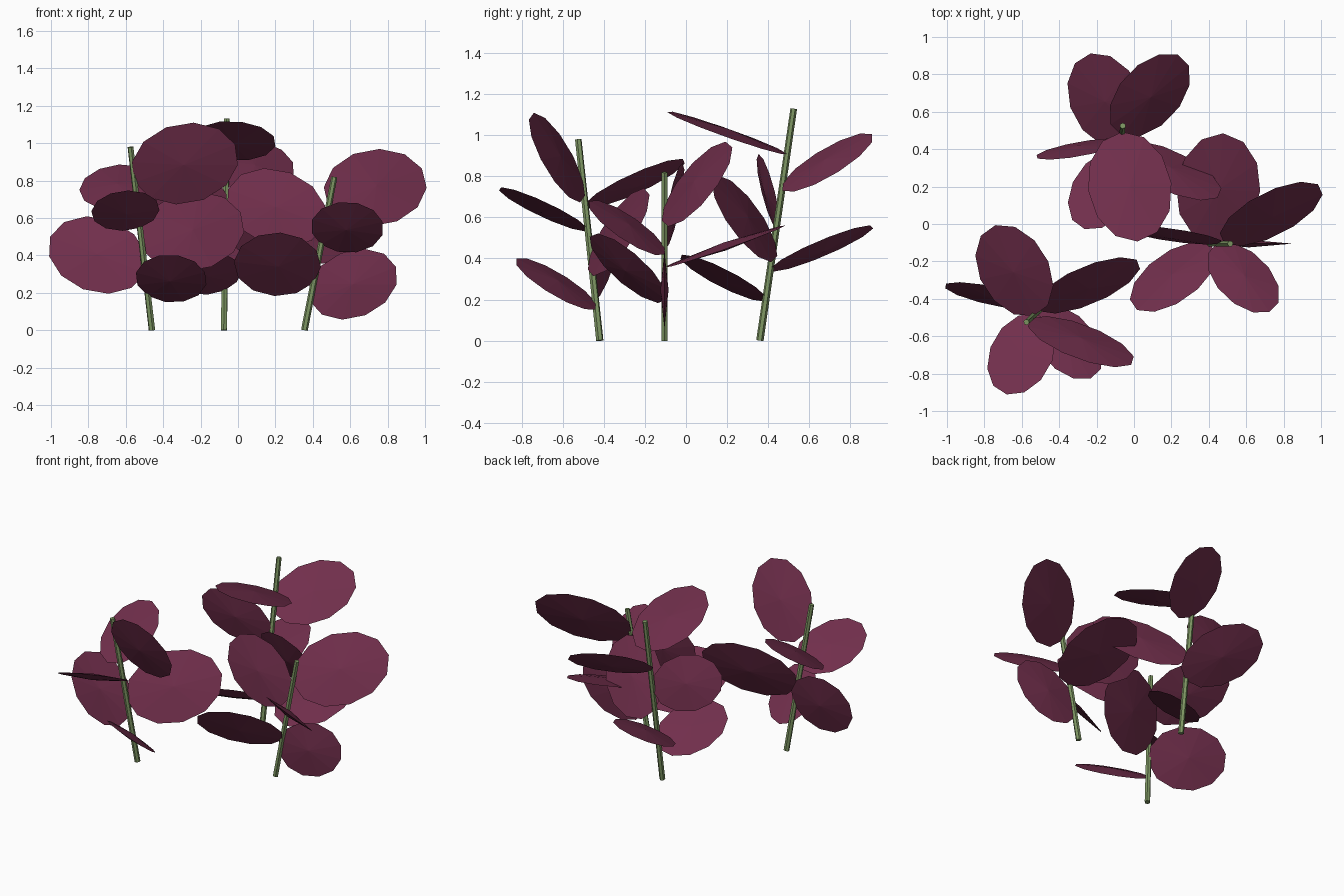
import bpy, bmesh, math
from mathutils import Vector as V

if "Cube" in bpy.data.objects:
    bpy.data.objects.remove(bpy.data.objects["Cube"])


def material(name, rgb):
    m = bpy.data.materials.new(name)
    m.diffuse_color = (*rgb, 1)
    m.use_nodes = True
    m.node_tree.nodes["Principled BSDF"].inputs["Base Color"].default_value = m.diffuse_color
    return m


STEM = material("stem_green", (0.21, 0.31, 0.125))
LEAF = material("leaf_plum", (0.165, 0.028, 0.072))


def make_object(name, bm, mat):
    bmesh.ops.recalc_face_normals(bm, faces=bm.faces)
    me = bpy.data.meshes.new(name)
    bm.to_mesh(me)
    bm.free()
    me.materials.append(mat)
    bpy.context.collection.objects.link(bpy.data.objects.new(name, me))


# Thin six-sided stem between two points
def stem(name, p0, p1, r=0.018):
    bm = bmesh.new()
    d = p1 - p0
    bmesh.ops.create_cone(bm, cap_ends=True, segments=6, radius1=r, radius2=r * 0.9, depth=d.length)
    rot = d.to_track_quat('Z', 'Y')
    for v in bm.verts:
        v.co = rot @ v.co + (p0 + p1) / 2
    make_object(name, bm, STEM)


# Oval leaf swung from upright to its direction, thickened in the middle
def leaf(name, base, half, sides=12, bulge=0.02):
    rot = V((0, 0, 1)).rotation_difference(half)
    length = half.length
    width = length * 0.72
    place = lambda x, y, z: base + half + rot @ V((x, y, z))
    bm = bmesh.new()
    rim = []
    for i in range(sides):
        t = 2 * math.pi * i / sides
        rim.append(bm.verts.new(place(width * math.sin(t), 0, length * math.cos(t))))
    for s in (1, -1):
        mid = bm.verts.new(place(0, bulge * s, 0))
        for i in range(sides):
            bm.faces.new((rim[i], rim[(i + 1) % sides], mid))
    make_object(name, bm, LEAF)


# Stalks: name, foot, top, heading of the lowest leaf
stalks = [
    ("right", V((0.355, -0.105, 0)), V((0.515, -0.105, 0.82)), 0),
    ("left", V((-0.46, -0.42, 0)), V((-0.575, -0.525, 0.98)), -1),
    ("back", V((-0.075, 0.36, 0)), V((-0.06, 0.525, 1.13)), -2),
]
# Six leaves spiral up each stem by the golden angle, in three repeating sizes
for side, foot, top, start in stalks:
    stem(side + "_stem", foot, top)
    for i in range(6):
        a = start - 2.4 * i
        reach = 0.23 + 0.033 * (i % 3)
        half = V((reach * math.cos(a), reach * math.sin(a), 0.092 + 0.005 * (i % 3)))
        leaf(f"{side}_leaf_{i + 1}", foot.lerp(top, 0.188 + 0.1235 * i), half)
